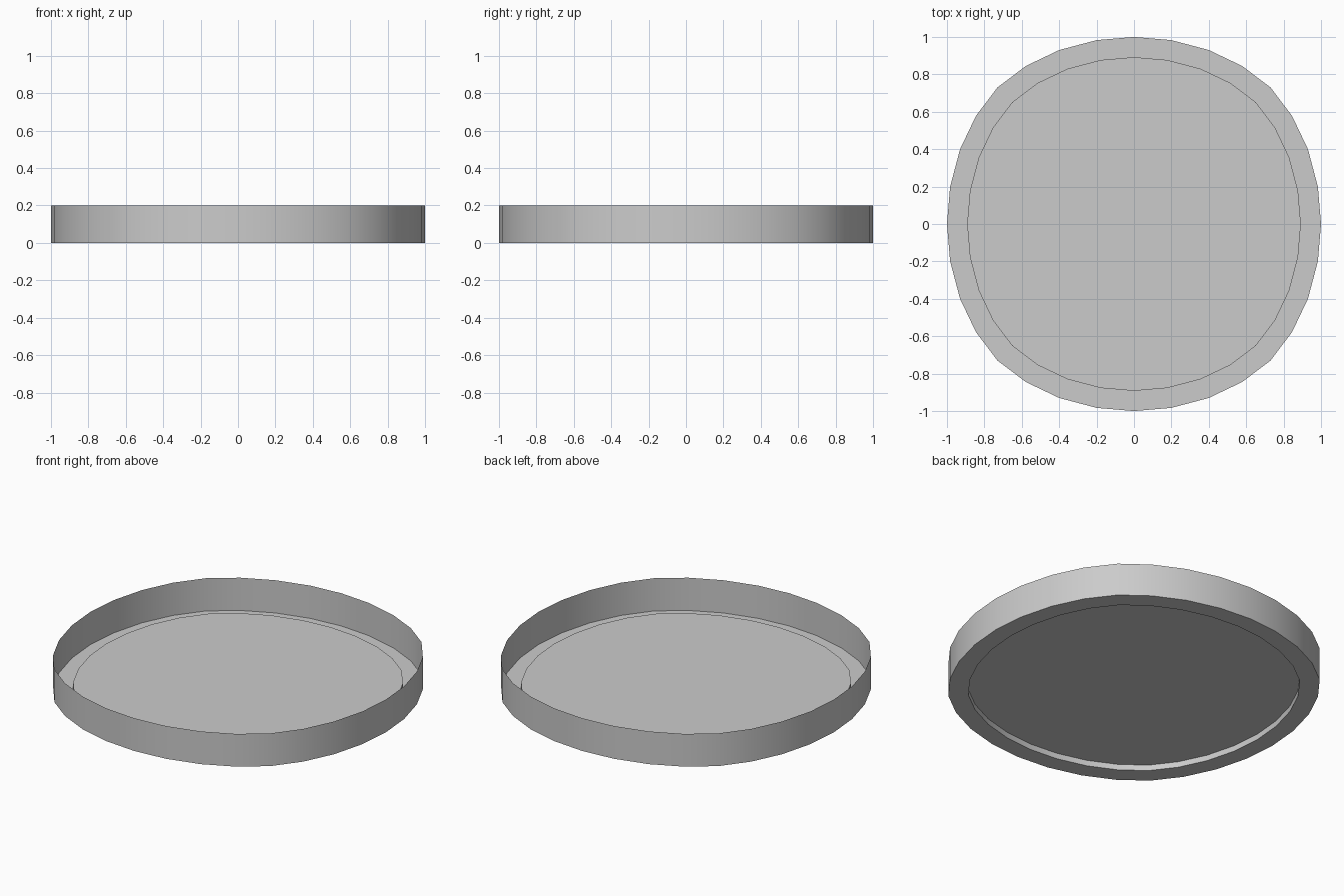
import bpy, bmesh

if "Cube" in bpy.data.objects:
    bpy.data.objects.remove(bpy.data.objects["Cube"])

# Slightly squared round outline: one quarter, repeated by rotation
quarter = [(1.0, 0.0), (0.983, 0.2), (0.93, 0.4), (0.845, 0.578),
           (0.73, 0.73), (0.578, 0.845), (0.4, 0.93), (0.2, 0.983)]
outline = []
for turn in range(4):
    for x, y in quarter:
        for _ in range(turn):
            x, y = -y, x
        outline.append((x, y))

# Profile from rim to raised floor: (scale, height)
profile = [(1.0, 0.2), (1.0, 0.0), (0.892, 0.0), (0.892, 0.035)]

bm = bmesh.new()
rings = [[bm.verts.new((x * s, y * s, z)) for x, y in outline] for s, z in profile]
n = len(outline)

# Outer wall, base ring and floor step
for a, b in zip(rings, rings[1:]):
    for i in range(n):
        j = (i + 1) % n
        bm.faces.new((a[j], a[i], b[i], b[j]))

# Raised floor
bm.faces.new(rings[-1])
bmesh.ops.recalc_face_normals(bm, faces=bm.faces)

mesh = bpy.data.meshes.new("shallow_tray")
bm.to_mesh(mesh)
bm.free()
tray = bpy.data.objects.new("shallow_tray", mesh)
bpy.context.collection.objects.link(tray)

# Smooth round wall with crisp corners
bpy.context.view_layer.objects.active = tray
tray.select_set(True)
bpy.ops.object.shade_smooth_by_angle(angle=0.6)
